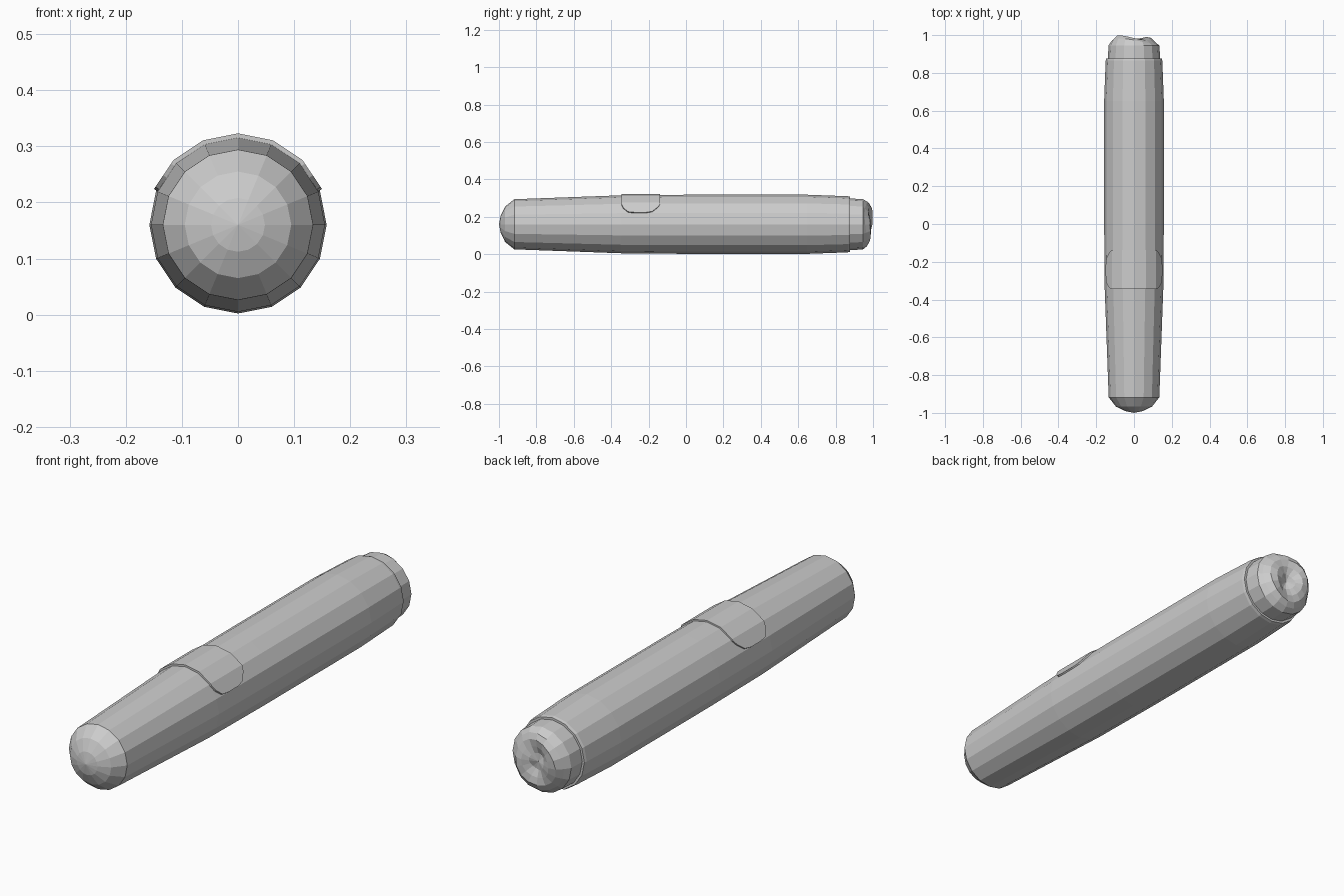
import bpy, bmesh
from math import sin, cos, tau, pi, asin, radians

if "Cube" in bpy.data.objects:
    bpy.data.objects.remove(bpy.data.objects["Cube"])

SIDES = 16
CZ = 0.16  # height of the long axis


def make_object(name, bm):
    bmesh.ops.recalc_face_normals(bm, faces=bm.faces)
    mesh = bpy.data.meshes.new(name)
    bm.to_mesh(mesh)
    bm.free()
    obj = bpy.data.objects.new(name, mesh)
    bpy.context.collection.objects.link(obj)
    return obj


def lathe(name, profile, warp=lambda r, a: 0.0):
    """Turn (y, radius) points around the long axis; warp shifts y."""
    bm = bmesh.new()
    rings = []
    for y, r in profile:
        if r == 0:
            rings.append([bm.verts.new((0, y, CZ))] * SIDES)
        else:
            angles = [tau * i / SIDES for i in range(SIDES)]
            rings.append([bm.verts.new((r * cos(a), y + warp(r, a), CZ + r * sin(a)))
                          for a in angles])
    for lo, hi in zip(rings, rings[1:]):
        for i in range(SIDES):
            j = (i + 1) % SIDES
            quad = [lo[i], lo[j], hi[j], hi[i]]
            bm.faces.new(list(dict.fromkeys(quad)))
    return make_object(name, bm)


# Tapered body with domed front and chamfered open back
lathe("body", [(-1.0, 0), (-0.99, 0.048), (-0.967, 0.095), (-0.918, 0.134),
               (-0.345, 0.155), (0.0, 0.158), (0.65, 0.158), (0.865, 0.15),
               (0.877, 0.147), (0.877, 0.0)])


# Crumpled, twisted end with a dimple in the middle
def swirl(r, a):
    if r > 0.134:
        return 0.0
    return 0.009 * sin(2 * a + 30 * r) + 0.06 * r * cos(a - radians(150))


lathe("twisted_end", [(0.87, 0.138), (0.945, 0.135), (0.967, 0.118), (0.984, 0.095),
                      (0.985, 0.065), (0.975, 0.035), (0.968, 0)], swirl)

# Saddle band over the top, its ends rounded where they hang at the sides
R = 0.163
STATIONS = [(-0.345, 0.270), (-0.335, 0.250), (-0.310, 0.228), (-0.275, 0.224),
            (-0.215, 0.224), (-0.180, 0.230), (-0.150, 0.255), (-0.138, 0.270)]
bm = bmesh.new()
rows = []
for y, z in STATIONS:
    a = asin((z - CZ) / R)
    r = R * cos(pi / 16) / cos(a - radians(33.75))
    polar = [(a, r)] + [(pi / 8 * k, R) for k in range(2, 7)] + [(pi - a, r)]
    rows.append([bm.verts.new((q * cos(t), y, CZ + q * sin(t))) for t, q in polar])
for lo, hi in zip(rows, rows[1:]):
    for i in range(len(lo) - 1):
        bm.faces.new((lo[i], hi[i], hi[i + 1], lo[i + 1]))
band = make_object("band", bm)
if band.data.polygons[len(band.data.polygons) // 2].normal.z < 0:
    band.data.flip_normals()
shell = band.modifiers.new("thickness", 'SOLIDIFY')
shell.thickness = 0.01
shell.offset = -1
